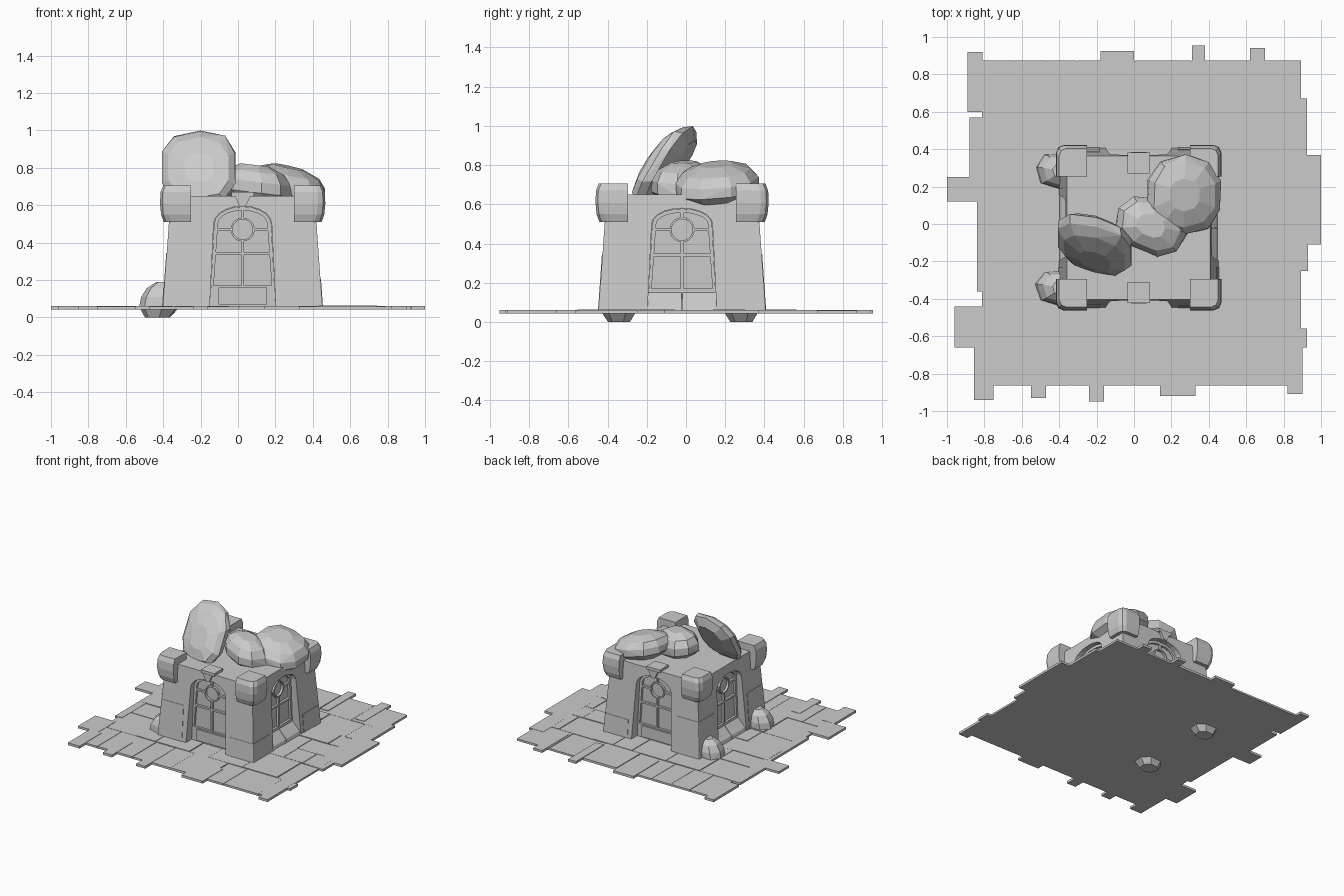
import bpy, bmesh, random
from math import sin, cos, pi, copysign
from mathutils import Matrix, Vector

if "Cube" in bpy.data.objects:
    bpy.data.objects.remove(bpy.data.objects["Cube"])

random.seed(4)
CENTRE = Vector((.025, -.02, 0))     # centre of the building
GROUND, ROOF, GLASS = .055, .65, .335


def finish(bm, name):
    bmesh.ops.recalc_face_normals(bm, faces=bm.faces)
    me = bpy.data.meshes.new(name)
    bm.to_mesh(me)
    bm.free()
    ob = bpy.data.objects.new(name, me)
    bpy.context.collection.objects.link(ob)
    return ob


def loft(bm, rings, closed=False):
    """Skin a stack of equal rings; closed joins the last ring to the first."""
    vs = [[bm.verts.new(p) for p in r] for r in rings]
    n = len(vs[0])
    pairs = list(zip(vs, vs[1:])) + ([(vs[-1], vs[0])] if closed else [])
    for a, b in pairs:
        for i in range(n):
            j = (i + 1) % n
            bm.faces.new((a[i], a[j], b[j], b[i]))
    if not closed:
        bm.faces.new(vs[0])
        bm.faces.new(vs[-1])


def rect(u0, u1, v0, v1):
    return [(u0, v0), (u1, v0), (u1, v1), (u0, v1)]


def slab(bm, u0, u1, v0, v1, top):
    r = rect(u0, u1, v0, v1)
    loft(bm, [[(x, y, z) for x, y in r] for z in (.043, top)])


def side(k, pts, d):
    """Map a (u, z) outline at outward distance d onto wall k (0 = front)."""
    m = Matrix.Rotation(k * pi / 2, 4, 'Z')
    return [m @ Vector((u, -d, z)) + CENTRE for u, z in pts]


def prism(bm, k, pts, d0, d1):
    loft(bm, [side(k, pts, d0), side(k, pts, d1)])


def half(z):
    return .43 - .07 * z             # wall taper


# Paving: rows of slabs with staggered joints
bm = bmesh.new()
slab(bm, -.81, .89, -.86, .87, GROUND)
y = -.865
for row, depth in enumerate([.31, .31, .19, .19, .17, .26, .31]):
    x = -.815
    while x < .88:
        w = random.choice((.17, .3, .31))
        end = .895 if x + w > .8 else x + w
        slab(bm, x + .002, end - .002, y + .002, y + depth - .002, random.uniform(.057, .063))
        x = end
    y += depth
# Stray slabs jutting past the edges: start, end, reach
for u0, u1, r in ((-.89, -.81, .92), (-.18, 0, .925), (.31, .38, .955), (.62, .7, .94)):
    slab(bm, u0, u1, .6, r, .062)
for u0, u1, r in ((.14, .33, .92), (-.24, -.16, .95), (-.55, -.47, .93),
                  (-.855, -.75, .94), (.82, .9, .91)):
    slab(bm, u0, u1, -r, -.66, .062)
for u0, u1, r in ((-.25, -.11, .93), (-.11, .37, 1), (.37, .67, .925), (-.66, -.56, .925)):
    slab(bm, .8, r, u0, u1, .061)
for u0, u1, r in ((-.66, -.44, .96), (-.36, .12, .84), (.12, .25, 1), (.25, .57, .88)):
    slab(bm, -r, -.78, u0, u1, .061)
finish(bm, "paving_slabs")


# Tapered body with four arched recesses
def arch(inset, z0, top, seg=10):
    w, spring = .155 - inset, .5
    rise = top - inset - spring
    curve = [(-w * cos(pi * i / seg), spring + rise * sin(pi * i / seg)) for i in range(seg + 1)]
    return [(-w - .023, z0)] + curve + [(w + .023, z0)]


def top_of(k):
    return .58 if k % 2 else .595


bm = bmesh.new()
loft(bm, [[CENTRE + Vector((x, y, z)) for x, y in rect(-half(z), half(z), -half(z), half(z))]
          for z in (.05, ROOF)])
body = finish(bm, "tower_body")
bm = bmesh.new()
for k in range(4):
    prism(bm, k, arch(0, .02, top_of(k)), GLASS, .6)
cutter = finish(bm, "arch_cutter")
cutter.hide_render = True
cutter.display_type = 'WIRE'
mod = body.modifiers.new("arches", 'BOOLEAN')
mod.operation = 'DIFFERENCE'
mod.object = cutter
mod.solver = 'EXACT'

# Window frames, glazing bars and round panes
IN, OUT = GLASS - .01, GLASS + .018


def band(bm, k, outer, inner):
    loft(bm, [side(k, outer, IN), side(k, outer, OUT),
              side(k, inner, OUT), side(k, inner, IN)], closed=True)


def circle(r, n=20):
    return [(r * cos(2 * pi * i / n), .47 + r * sin(2 * pi * i / n)) for i in range(n)]


bm = bmesh.new()
for k in range(4):
    t = top_of(k)
    band(bm, k, arch(.002, GROUND, t), arch(.023, .17, t))
    band(bm, k, circle(.064), circle(.054))
    for bar in ((-.007, .007, .17, .41), (-.007, .007, .53, t - .015), (-.145, .145, .335, .349),
                (-.14, -.06, .463, .477), (.06, .14, .463, .477)):
        prism(bm, k, rect(*bar), IN, OUT)
finish(bm, "window_frames")

# Door panels front and back, sloping sills left and right
doors, sills = bmesh.new(), bmesh.new()
for k in (0, 2):
    prism(doors, k, rect(-.13, .13, .07, .16), GLASS, GLASS + .028)
for k in (1, 3):
    for u0, u1 in ((-.176, -.002), (.002, .176)):
        def edge(z, d):
            return side(k, [(u0, z), (u1, z)], d)
        loft(sills, [edge(.05, IN) + edge(.05, .425)[::-1], edge(.18, IN) + edge(.085, .415)[::-1]])
finish(doors, "door_panels")
finish(sills, "sloping_sills")

# Keystones over the front and back arches
bm = bmesh.new()
for k in (0, 2):
    prism(bm, k, rect(-.06, .06, .645, .67), .29, .402)
    prism(bm, k, [(-.014, .59), (.014, .59), (.042, .648), (-.042, .648)], .34, .405)
finish(bm, "keystones")


# Corner courses and bulging corner blocks, mirrored to all four corners
def corner(sx, sy, i, o, c, z):
    e = o - .3 * c
    pts = [(i, i), (o, i), (o, o - c), (e, e), (o - c, o), (i, o)]
    return [CENTRE + Vector((sx * x, sy * y, z)) for x, y in pts]


courses, blocks = bmesh.new(), bmesh.new()
for sx in (-1, 1):
    for sy in (-1, 1):
        h = .345 if sx < 0 else .205
        loft(courses, [corner(sx, sy, .21, half(z) + .003, .008, z) for z in (.05, h)])
        loft(blocks, [corner(sx, sy, .275, o, .04, z) for z, o in
                      ((.51, .422), (.55, .436), (.61, .442), (.67, .439), (.705, .425))])
finish(courses, "corner_courses")
finish(blocks, "corner_blocks")


# Boulders: squarish faceted ovals stacked in levels, hulled and tilted
def boulder(name, cu, cv, ru, rv, turn, thick, place, sides=9, power=.85):
    bm = bmesh.new()
    for t, s in ((-1, .62), (-.4, 1), (.15, 1), (.65, .82), (1, .4)):
        for i in range(sides):
            a = 2 * pi * i / sides + .3
            r = s * random.uniform(.96, 1.02)
            u = ru * r * copysign(abs(cos(a)) ** power, cos(a))
            v = rv * r * copysign(abs(sin(a)) ** power, sin(a))
            bm.verts.new(place(cu + u * cos(turn) - v * sin(turn),
                               cv + u * sin(turn) + v * cos(turn), t * thick))
    bmesh.ops.convex_hull(bm, input=bm.verts)
    bmesh.ops.delete(bm, geom=[v for v in bm.verts if not v.link_faces], context='VERTS')
    bmesh.ops.dissolve_limit(bm, angle_limit=.09, verts=bm.verts, edges=bm.edges)
    return finish(bm, name)


boulder("tall_boulder", -.21, .8, .205, .2, 0, .085,
        lambda u, v, d: (u, -.115 + .58 * (v - .8) - .25 * (u + .2) - d, v), 10, .75)
boulder("middle_boulder", .09, -.01, .2, .145, -.45, .105,
        lambda u, v, d: (u, v, .71 + d - .12 * (u - .09)))
boulder("broad_boulder", .27, .155, .205, .215, 0, .095,
        lambda u, v, d: (u, v, .71 + d - .22 * (u - .27) + .08 * (v - .16)), 10)

# Small rocks leaning on the left wall and poking through the paving
for name, y in (("rear_small_rock", .285), ("front_small_rock", -.34)):
    boulder(name, -.41, y, .11, .095, 0, .095,
            lambda u, v, d: (u + .2 * d, v, .095 + d), 7)
